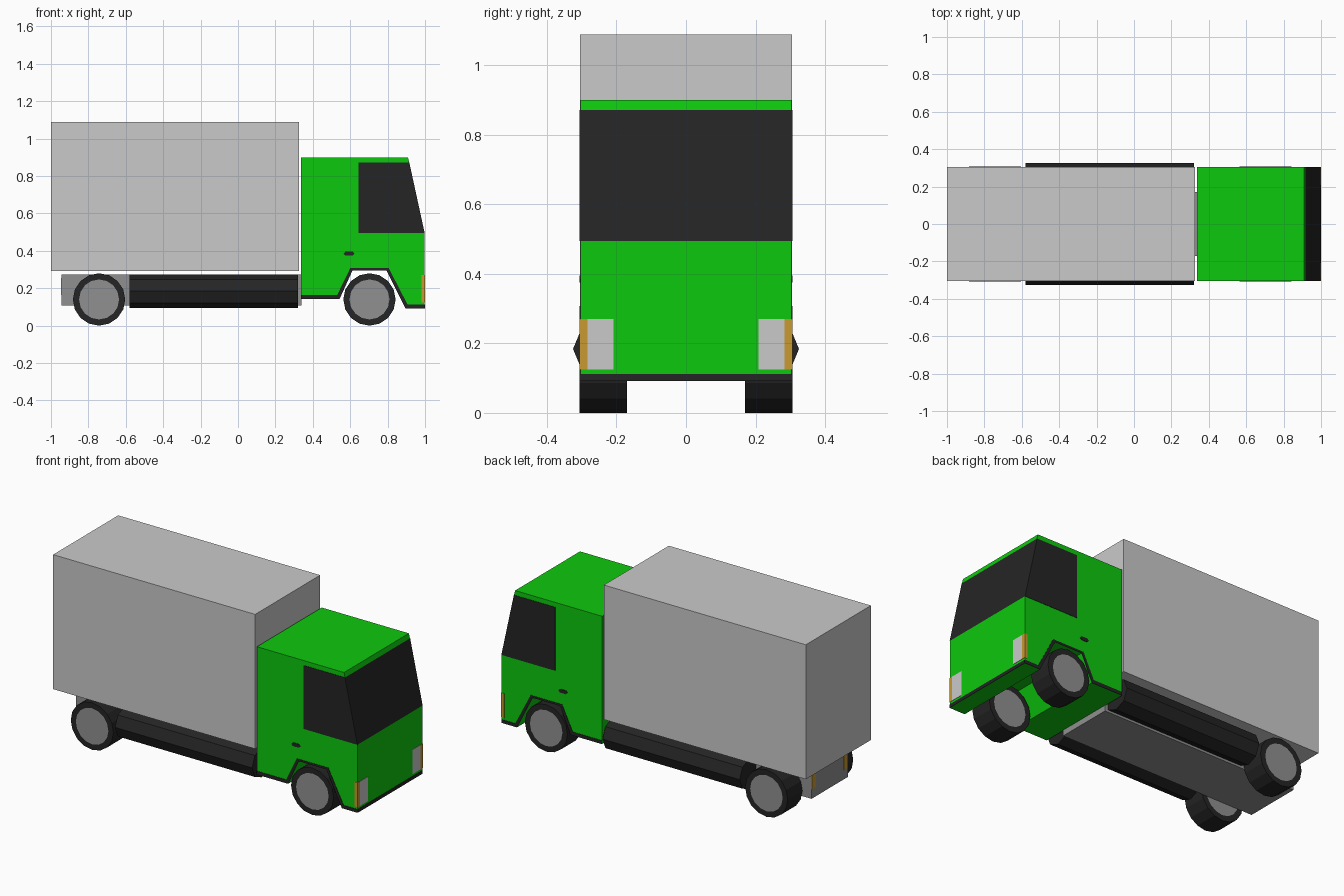
import bpy, bmesh, math
from mathutils import Matrix

if "Cube" in bpy.data.objects:
    bpy.data.objects.remove(bpy.data.objects["Cube"])


def material(name, r, g, b):
    m = bpy.data.materials.new(name)
    m.diffuse_color = (r, g, b, 1)
    m.use_nodes = True
    m.node_tree.nodes["Principled BSDF"].inputs["Base Color"].default_value = m.diffuse_color
    return m


GREEN = material("cab_green", 0.004, 0.58, 0.004)
BLACK = material("dark_black", 0.018, 0.018, 0.018)
LIGHT = material("light_grey", 0.59, 0.59, 0.59)
GREY = material("mid_grey", 0.28, 0.28, 0.28)
ORANGE = material("lamp_orange", 0.58, 0.32, 0.03)


def finish(name, bm, *mats):
    bmesh.ops.recalc_face_normals(bm, faces=bm.faces)
    me = bpy.data.meshes.new(name)
    bm.to_mesh(me)
    bm.free()
    for m in mats:
        me.materials.append(m)
    ob = bpy.data.objects.new(name, me)
    bpy.context.collection.objects.link(ob)
    return ob


def prism_mesh(pts, y0, y1):
    """Extrude an (x, z) profile from y0 to y1."""
    bm = bmesh.new()
    face = bm.faces.new([bm.verts.new((x, y0, z)) for x, z in pts])
    ext = bmesh.ops.extrude_face_region(bm, geom=[face])
    verts = [v for v in ext["geom"] if isinstance(v, bmesh.types.BMVert)]
    bmesh.ops.translate(bm, verts=verts, vec=(0, y1 - y0, 0))
    return bm


def prism(name, pts, y0, y1, mat):
    return finish(name, prism_mesh(pts, y0, y1), mat)


def box(name, x0, x1, y0, y1, z0, z1, mat):
    return prism(name, [(x0, z0), (x1, z0), (x1, z1), (x0, z1)], y0, y1, mat)


# Cargo box and chassis
box("cargo_box", -1, 0.326, -0.305, 0.305, 0.291, 1.089, LIGHT)
box("chassis", -0.943, 0.34, -0.17, 0.17, 0.108, 0.273, GREY)

# Cab: one profile with wheel arch, sloping windscreen face coloured black
W = 0.304
lower = [(0.337, 0.142), (0.543, 0.142), (0.612, 0.295),
         (0.794, 0.295), (0.896, 0.092), (0.998, 0.092)]
bm = prism_mesh(lower + [(0.998, 0.495), (0.916, 0.872), (0.909, 0.9), (0.337, 0.9)], -W, W)
bmesh.ops.recalc_face_normals(bm, faces=bm.faces)
for f in bm.faces:
    c = f.calc_center_median()
    f.material_index = int(0.6 < c.z < 0.8 and f.normal.x > 0.5 and c.x > 0.94)
finish("cab", bm, GREEN, BLACK)

# Thin plates on the cab: trim, windows, handles
trim = lower + [(0.998, 0.112), (0.907, 0.112), (0.806, 0.307),
                (0.6, 0.307), (0.53, 0.163), (0.337, 0.163)]
window = [(0.645, 0.495), (0.998, 0.495), (0.916, 0.872), (0.645, 0.872)]
handle = [(0.564, 0.385), (0.574, 0.375), (0.613, 0.375),
          (0.623, 0.385), (0.613, 0.396), (0.574, 0.396)]
box("front_trim", 0.997, 1.0, -W, W, 0.092, 0.112, BLACK)

for side, s in (("right", -1), ("left", 1)):
    prism("cab_trim_" + side, trim, s * W, s * (W + 0.002), BLACK)
    prism("side_window_" + side, window, s * W, s * (W + 0.002), BLACK)
    prism("door_handle_" + side, handle, s * W, s * (W + 0.003), BLACK)
    # Lamps
    box("headlight_" + side, 0.996, 1.0, s * 0.209, s * 0.284, 0.125, 0.27, LIGHT)
    box("indicator_" + side, 0.98, 1.0, s * 0.284, s * (W + 0.002), 0.125, 0.27, ORANGE)
    box("tail_lamp_" + side, -0.946, -0.94, s * 0.132, s * 0.17, 0.165, 0.255, ORANGE)
    # Eight-sided side tank
    ring = [(s * 0.235 + 0.09 * math.cos(k * math.pi / 4),
             0.184 + 0.09 * math.sin(k * math.pi / 4)) for k in range(8)]
    tank = prism_mesh(ring, -0.58, 0.32)
    # swap x and y so the profile runs along x
    for v in tank.verts:
        v.co.x, v.co.y = v.co.y, v.co.x
    finish("side_tank_" + side, tank, BLACK)
    # Wheels: 16 sides, end caps inset into grey hubs
    for pos, x in (("rear", -0.743), ("front", 0.703)):
        wheel = bmesh.new()
        bmesh.ops.create_cone(wheel, cap_ends=True, segments=16, radius1=0.14,
                              radius2=0.14, depth=0.137,
                              matrix=Matrix.Translation((x, s * 0.2385, 0.14))
                              @ Matrix.Rotation(math.pi / 2, 4, "X"))
        caps = [f for f in wheel.faces if len(f.verts) == 16]
        bmesh.ops.inset_individual(wheel, faces=caps, thickness=0.033)
        for f in wheel.faces:
            f.material_index = int(len(f.verts) == 16)
        finish(f"{pos}_wheel_{side}", wheel, BLACK, GREY)
